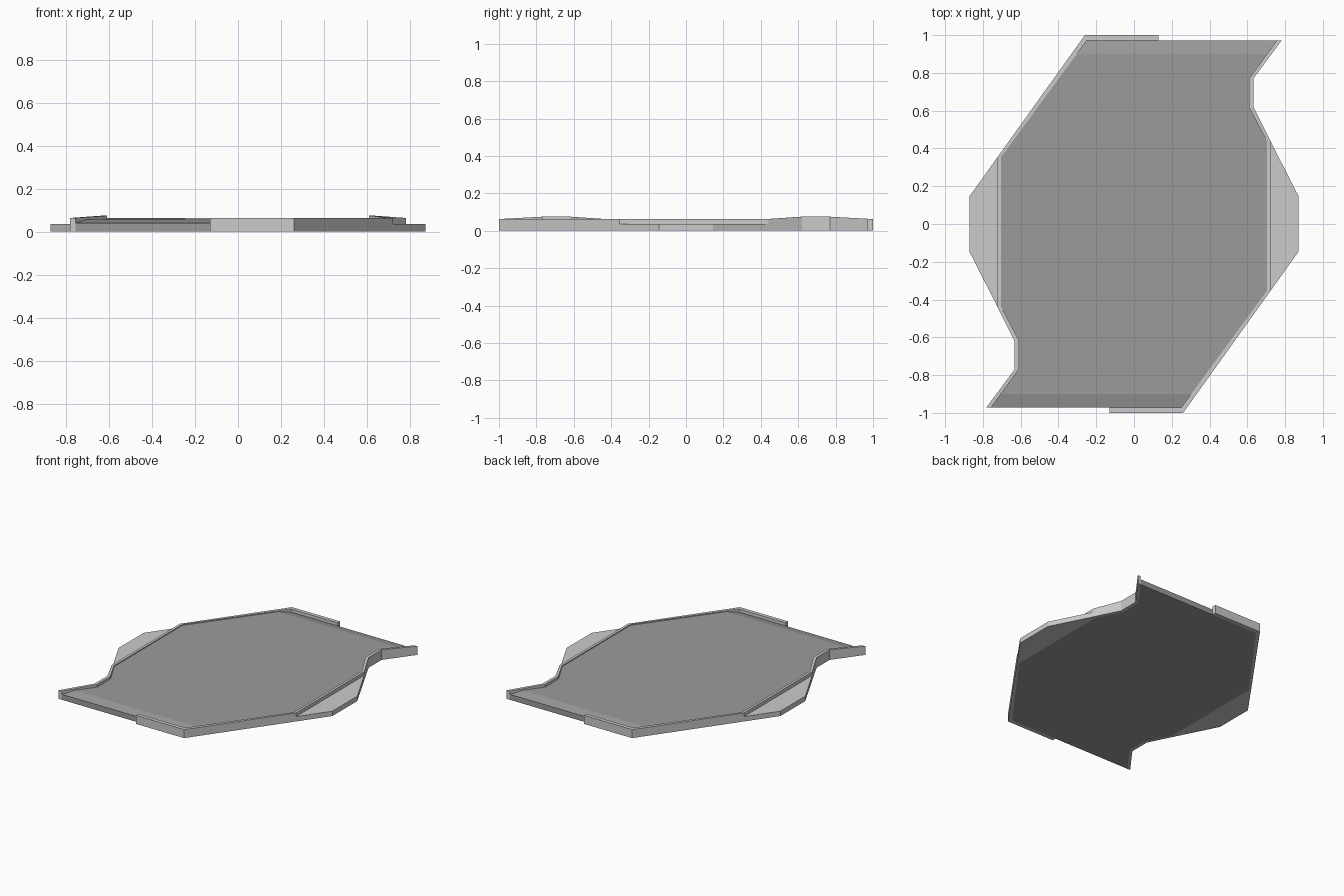
import bpy, bmesh

if "Cube" in bpy.data.objects:
    bpy.data.objects.remove(bpy.data.objects["Cube"])

def material(name, v):
    m = bpy.data.materials.new(name)
    m.diffuse_color = (v, v, v, 1)
    m.use_nodes = True
    m.node_tree.nodes["Principled BSDF"].inputs["Base Color"].default_value = m.diffuse_color
    return m

floor_mat = material("dark_grey", 0.33)

def finish(bm, name, mat=None):
    bmesh.ops.recalc_face_normals(bm, faces=bm.faces)
    me = bpy.data.meshes.new(name)
    bm.to_mesh(me)
    bm.free()
    ob = bpy.data.objects.new(name, me)
    bpy.context.collection.objects.link(ob)
    if mat:
        me.materials.append(mat)
    return ob

def turn(pts):
    return [(-x, -y) for x, y in pts]

def prism(pts, top):
    bm = bmesh.new()
    lo = [bm.verts.new((x, y, 0)) for x, y in pts]
    hi = [bm.verts.new((x, y, top)) for x, y in pts]
    bm.faces.new(lo)
    bm.faces.new(hi)
    n = len(pts)
    for i in range(n):
        j = (i + 1) % n
        bm.faces.new((lo[i], lo[j], hi[j], hi[i]))
    return bm

def wall(outer, inner, heights, name):
    bm = bmesh.new()
    rings = []
    for (ox, oy), (ix, iy), h in zip(outer, inner, heights):
        rings.append([bm.verts.new(p) for p in
                      ((ox, oy, 0), (ix, iy, 0), (ix, iy, h), (ox, oy, h))])
    for a, b in zip(rings, rings[1:]):
        for k in range(4):
            m = (k + 1) % 4
            bm.faces.new((a[k], a[m], b[m], b[k]))
    bm.faces.new(rings[0])
    bm.faces.new(rings[-1])
    return finish(bm, name)

# Half outline; the other half is the same turned by 180 degrees
outer = [(0.13, 1.0), (-0.26, 1.0), (-0.722, 0.355), (-0.722, -0.44),
         (-0.632, -0.62), (-0.632, -0.77), (-0.782, -0.972)]
inner = [(0.13, 0.972), (-0.25, 0.972), (-0.703, 0.355), (-0.703, -0.44),
         (-0.61, -0.615), (-0.61, -0.77), (-0.757, -0.972)]
heights = [0.063] * 4 + [0.075, 0.075, 0.064]
flap = [(-0.722, 0.355), (-0.872, 0.145), (-0.872, -0.145), (-0.722, -0.44)]

# Floor slab, with ramps down to the two open ends
half = inner[1:]
bm = prism(half + turn(half), 0.056)
for y in (-0.9, 0.9):
    bmesh.ops.bisect_plane(bm, geom=bm.verts[:] + bm.edges[:] + bm.faces[:],
                           plane_co=(0, y, 0), plane_no=(0, 1, 0))
for v in bm.verts:
    if abs(v.co.y) > 0.95 and v.co.z > 0.01:
        v.co.z = 0.04
finish(bm, "floor", floor_mat)

# Raised rim walls and low side ledges
wall(outer, inner, heights, "left_rim")
wall(turn(outer), turn(inner), heights, "right_rim")
finish(prism(flap, 0.036), "left_ledge")
finish(prism(turn(flap), 0.036), "right_ledge")
